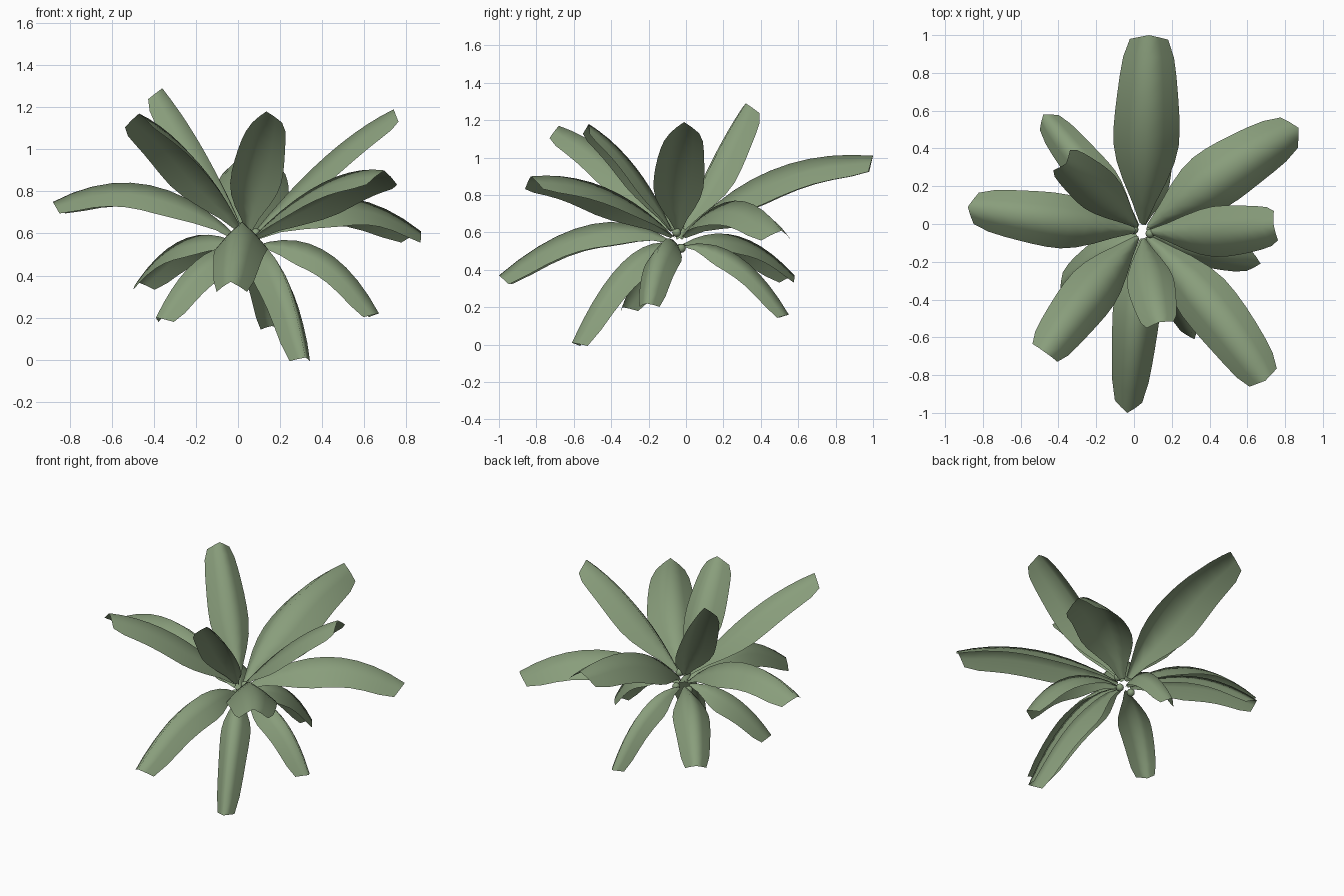
import bpy, bmesh
from mathutils import Vector

mat = bpy.data.materials.new("leaf_green")
mat.diffuse_color = (0.25, 0.34, 0.2, 1)

CROWN = Vector((0.045, -0.04, 0))
# relative half-width along a leaf, base to blunt tip
WIDTHS = [0.1, 0.36, 0.66, 0.88, 0.99, 1.0, 0.97, 0.92, 0.86, 0.77, 0.58]
# tent-shaped cross-section: (sideways, drop) as fractions of half-width and fold
SECTION = [(-1, 1), (-0.52, 0.46), (0, 0), (0.52, 0.46), (1, 1)]


def leaf(name, base_z, mid, tip, half, fold):
    mid, tip = Vector(mid), Vector(tip)
    out = Vector((mid.x - CROWN.x, mid.y - CROWN.y, 0)).normalized()
    p0 = CROWN + out * 0.035 + Vector((0, 0, base_z))
    p1 = 2 * mid - (p0 + tip) / 2
    n = len(WIDTHS) - 1
    bm = bmesh.new()
    rows = []
    for i, w in enumerate(WIDTHS):
        t = i / n
        p = p0 * (1 - t) ** 2 + p1 * 2 * t * (1 - t) + tip * t * t
        tan = ((p1 - p0) * (1 - t) + (tip - p1) * t).normalized()
        side = Vector((tan.y, -tan.x, 0)).normalized()
        up = side.cross(tan).normalized()
        row = []
        for s, d in SECTION:
            co = p + side * s * w * half - up * d * w * fold
            if i == n:
                co -= tan * abs(s) * 0.015
            row.append(bm.verts.new(co))
        rows.append(row)
    for a, b in zip(rows, rows[1:]):
        for j in range(len(SECTION) - 1):
            bm.faces.new((a[j], b[j], b[j + 1], a[j + 1]))
    me = bpy.data.meshes.new(name)
    bm.to_mesh(me)
    bm.free()
    me.shade_smooth()
    me.materials.append(mat)
    ob = bpy.data.objects.new(name, me)
    bpy.context.collection.objects.link(ob)


# upright, spreading, drooping leaves: base height, midpoint, tip, half-width, fold
LEAVES = [
    (0.61, (0.42, -0.04, 0.97), (0.74, -0.01, 1.19), 0.135, 0.10),
    (0.61, (0.08, -0.27, 0.95), (0.135, -0.52, 1.18), 0.125, 0.09),
    (0.61, (-0.22, -0.35, 0.97), (-0.47, -0.68, 1.17), 0.14, 0.11),
    (0.62, (-0.16, 0.15, 0.99), (-0.36, 0.32, 1.29), 0.12, 0.10),
    (0.59, (0.065, 0.45, 0.93), (0.08, 1.0, 1.01), 0.175, 0.15),
    (0.58, (0.46, 0.26, 0.77), (0.87, 0.51, 0.61), 0.16, 0.13),
    (0.58, (0.40, -0.43, 0.84), (0.695, -0.83, 0.90), 0.15, 0.12),
    (0.57, (-0.42, 0.02, 0.83), (-0.88, 0.09, 0.75), 0.145, 0.12),
    (0.55, (0.01, -0.50, 0.645), (-0.035, -1.0, 0.37), 0.125, 0.13),
    (0.54, (0.40, -0.14, 0.525), (0.67, -0.21, 0.22), 0.095, 0.11),
    (0.54, (0.20, -0.34, 0.44), (0.32, -0.61, 0.01), 0.09, 0.12),
    (0.54, (-0.20, -0.20, 0.47), (-0.39, -0.34, 0.20), 0.10, 0.11),
    (0.54, (-0.24, 0.28, 0.58), (-0.48, 0.58, 0.37), 0.11, 0.11),
    (0.53, (0.12, 0.28, 0.475), (0.16, 0.55, 0.16), 0.08, 0.10),
]
for k, spec in enumerate(LEAVES):
    leaf(f"leaf_{k + 1:02d}", *spec)

# small round buds around the crown
for k, p in enumerate([(0.085, -0.05, 0.60), (0.0, -0.03, 0.515), (0.09, -0.025, 0.515)]):
    bpy.ops.mesh.primitive_uv_sphere_add(segments=12, ring_count=8, radius=0.024, location=p)
    ob = bpy.context.object
    ob.name = f"bud_{k + 1}"
    ob.data.materials.append(mat)
    bpy.ops.object.shade_smooth()
